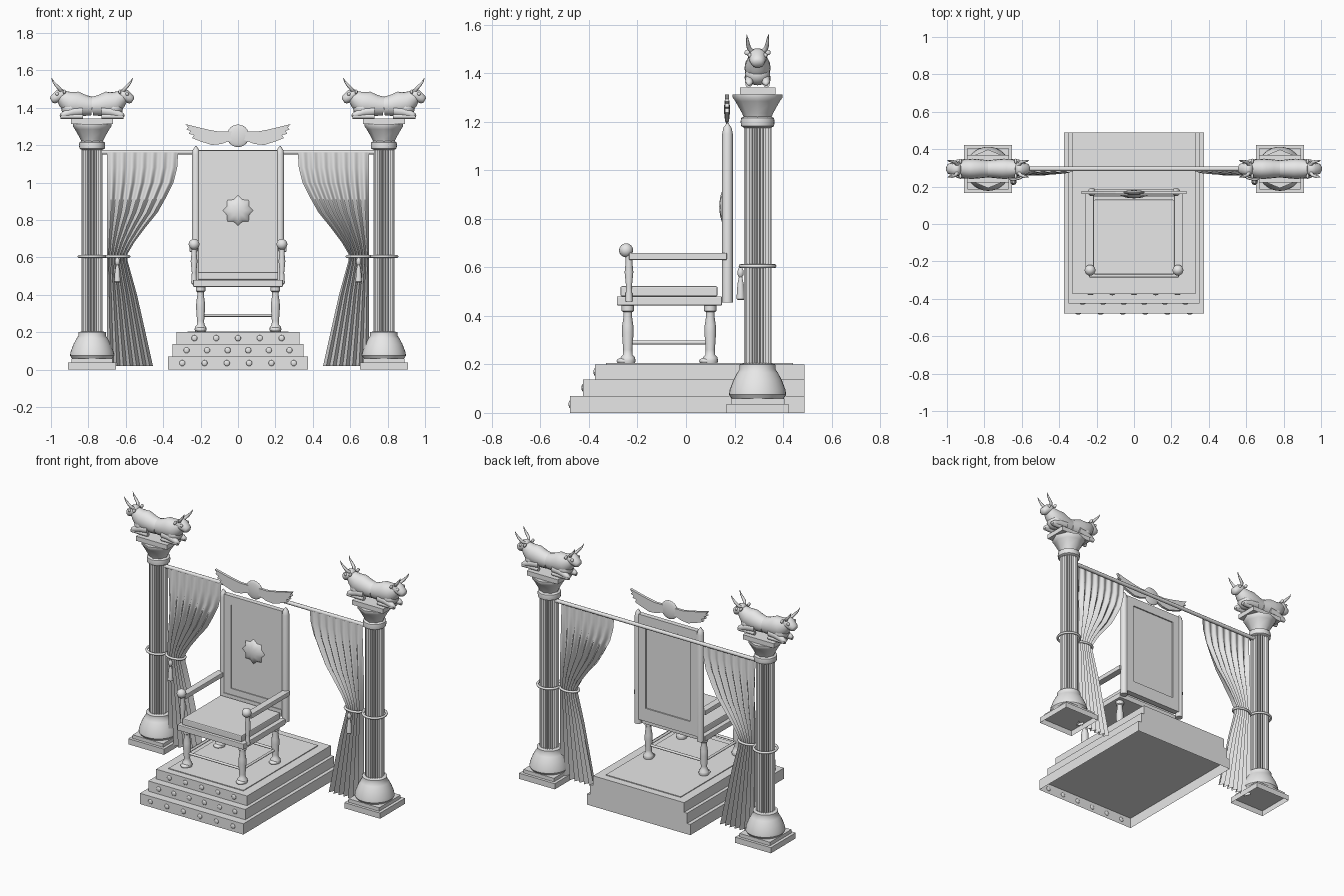
import bpy, bmesh
from math import sin, cos, pi, radians
from mathutils import Vector

cube = bpy.data.objects.get("Cube")
if cube:
    bpy.data.objects.remove(cube)

stone = bpy.data.materials.new("plain_grey")
stone.use_nodes = True
stone.diffuse_color = (0.8, 0.8, 0.8, 1)
for node in stone.node_tree.nodes:
    if node.type == 'BSDF_PRINCIPLED':
        node.inputs["Base Color"].default_value = (0.8, 0.8, 0.8, 1)


def finish(name, bm, smooth=40):
    bmesh.ops.recalc_face_normals(bm, faces=bm.faces[:])
    me = bpy.data.meshes.new(name)
    bm.to_mesh(me)
    bm.free()
    me.materials.append(stone)
    if smooth:
        me.shade_smooth()
        me.set_sharp_from_angle(angle=radians(smooth))
    ob = bpy.data.objects.new(name, me)
    bpy.context.scene.collection.objects.link(ob)


def box(name, x, y, z, bevel=0, hollow=False):
    """Box from (low, high) ranges, optionally open underneath."""
    bm = bmesh.new()
    bmesh.ops.create_cube(bm, size=1)
    for v in bm.verts:
        v.co = [(a + b) / 2 + c * (b - a) for (a, b), c in zip((x, y, z), v.co)]
    if bevel:
        bmesh.ops.bevel(bm, geom=bm.edges[:], offset=bevel, segments=2, affect='EDGES', profile=0.5)
    if hollow:
        bm.normal_update()
        bmesh.ops.delete(bm, geom=[f for f in bm.faces if f.normal.z < -0.9], context='FACES')
    finish(name, bm, 0)


def bridge(bm, rings, closed=False):
    n = len(rings[0])
    pairs = list(zip(rings, rings[1:])) + ([(rings[-1], rings[0])] if closed else [])
    for a, b in pairs:
        for i in range(n):
            bm.faces.new((a[i], a[(i + 1) % n], b[(i + 1) % n], b[i]))
    if not closed:
        bm.faces.new(rings[0])
        bm.faces.new(rings[-1])


def lathe(name, x, y, profile, sides=24, smooth=40, flute=0.0, flutes=0):
    """Upright turned shape from (radius, z) pairs, optionally fluted."""
    bm = bmesh.new()
    rings = []
    for r, z in profile:
        ring = []
        for i in range(sides):
            a = 2 * pi * i / sides
            q = r - flute * abs(cos(flutes * a / 2))
            ring.append(bm.verts.new((x + q * cos(a), y + q * sin(a), z)))
        rings.append(ring)
    bridge(bm, rings)
    finish(name, bm, smooth)


def sweep(name, points, sizes, sides=12, ref=(0, 0, 1), closed=False):
    """Tube through points; each size is a (side, up) radius pair."""
    bm = bmesh.new()
    pts = [Vector(p) for p in points]
    n = len(pts)
    rings = []
    for i, p in enumerate(pts):
        if closed:
            t = pts[(i + 1) % n] - pts[i - 1]
        else:
            t = pts[min(i + 1, n - 1)] - pts[max(i - 1, 0)]
        side = t.cross(Vector(ref)).normalized()
        up = side.cross(t).normalized()
        w, h = sizes[i]
        rings.append([bm.verts.new(p + side * w * cos(2 * pi * k / sides) + up * h * sin(2 * pi * k / sides))
                      for k in range(sides)])
    bridge(bm, rings, closed)
    finish(name, bm, 50)


def rod(name, a, b, r):
    sweep(name, [a, b], [(r, r)] * 2)


def ring(name, x, y, z, rx, ry, r):
    pts = [(x + rx * cos(pi * i / 16), y + ry * sin(pi * i / 16), z) for i in range(32)]
    sweep(name, pts, [(r, r)] * 32, 8, closed=True)


def ball(name, x, y, z, rx, ry, rz, detail=16):
    bm = bmesh.new()
    bmesh.ops.create_uvsphere(bm, u_segments=detail, v_segments=detail // 2, radius=1)
    for v in bm.verts:
        v.co = (x + v.co.x * rx, y + v.co.y * ry, z + v.co.z * rz)
    finish(name, bm, 80)


def plate(name, outline, y0, y1):
    """Extrude an (x, z) outline in depth."""
    bm = bmesh.new()
    f = bm.faces.new([bm.verts.new((x, y0, z)) for x, z in outline])
    ext = bmesh.ops.extrude_face_region(bm, geom=[f])
    for v in ext["geom"]:
        if isinstance(v, bmesh.types.BMVert):
            v.co.y = y1
    finish(name, bm, 0)


# Stepped platform, hollow underneath, with flat studs
steps = [(0.373, -0.478, 0, 0.07, 6), (0.35, -0.425, 0.07, 0.137, 6), (0.328, -0.375, 0.137, 0.2, 5)]
for w, y, z0, z1, count in steps:
    box("platform_step", (-w, w), (y, 0.488), (z0, z1), hollow=True)
    for i in range(count):
        x = (2 * i / (count - 1) - 1) * (w - (0.075 if count == 6 else 0.095))
        ball("step_stud", x, y, (z0 + z1) / 2, 0.016, 0.006, 0.016, 12)
box("platform_inlay", (-0.27, 0.27), (-0.33, 0.44), (0.2, 0.205))

# Chair seat and stretchers
box("seat_frame", (-0.24, 0.24), (-0.285, 0.148), (0.443, 0.48), 0.004)
box("seat_cushion", (-0.215, 0.215), (-0.27, 0.13), (0.48, 0.522), 0.006)
for y in (-0.24, 0.1):
    rod("cross_stretcher", (-0.2, y, 0.29), (0.2, y, 0.29), 0.008)

# Chair back: framed panel recessed on both sides
box("back_panel", (-0.165, 0.165), (0.161, 0.18), (0.56, 1.13))
for z in ((0.52, 0.57), (1.115, 1.172)):
    box("back_rail", (-0.21, 0.21), (0.155, 0.188), z)
box("lower_rail", (-0.21, 0.21), (0.15, 0.188), (0.485, 0.53))

# Eight pointed rosette, domed
bm = bmesh.new()
tip = bm.verts.new((0, 0.137, 0.85))
rim = []
for k, y in ((0.45, 0.14), (0.85, 0.15), (1, 0.162)):
    radii = [k * (0.064 if i % 2 else 0.082) for i in range(16)]
    rim.append([bm.verts.new((r * sin(pi * i / 8), y, 0.85 + r * cos(pi * i / 8))) for i, r in enumerate(radii)])
for i in range(16):
    j = (i + 1) % 16
    bm.faces.new((tip, rim[0][i], rim[0][j]))
    for a, b in zip(rim, rim[1:]):
        bm.faces.new((a[i], b[i], b[j], a[j]))
bm.faces.new(rim[-1])
finish("back_rosette", bm, 70)

# Winged disc above the chair
ball("crest_disc", 0, 0.169, 1.25, 0.06, 0.012, 0.06, 32)
wing = [(0.03, 1.272), (0.1, 1.272), (0.16, 1.283), (0.22, 1.297), (0.28, 1.312), (0.266, 1.293), (0.276, 1.284),
        (0.255, 1.276), (0.262, 1.26), (0.235, 1.255), (0.245, 1.238), (0.2, 1.22), (0.14, 1.201),
        (0.09, 1.206), (0.03, 1.228)]

# Curtain rod
rod("curtain_rod", (-0.76, 0.295, 1.162), (0.76, 0.295, 1.162), 0.012)


def curtain(s):
    """Pleated sheet gathered at the tie, flaring below it."""
    edge = [(1.16, -0.32), (1.08, -0.325), (1.0, -0.345), (0.92, -0.385), (0.84, -0.43), (0.76, -0.495),
            (0.68, -0.555), (0.62, -0.59), (0.58, -0.59), (0.4, -0.54), (0.2, -0.495), (0.02, -0.455)]
    bm = bmesh.new()
    cols = 84
    rows = []
    for z, inner in edge:
        amp = 0.003 + 0.017 * min(1, (1.16 - z) / 0.4)
        row = []
        for i in range(cols + 1):
            u = i / cols
            wave = 4 * abs((u * 7) % 1 - 0.5) - 1 if z < 0.6 else cos(u * 14 * pi)
            row.append(bm.verts.new((s * (-0.7 + u * (inner + 0.7)), 0.28 + amp * wave, z)))
        rows.append(row)
    for a, b in zip(rows, rows[1:]):
        for i in range(cols):
            bm.faces.new((a[i], a[i + 1], b[i + 1], b[i]))
    finish("curtain", bm, 50)


def bull_half(cx, d):
    """One of the two joined kneeling forequarters, facing d."""
    y = 0.295
    spine = [(0, 1.408, 0.046, 0.05), (0.04, 1.412, 0.05, 0.056), (0.085, 1.421, 0.054, 0.066),
             (0.12, 1.427, 0.052, 0.062), (0.145, 1.446, 0.045, 0.048), (0.165, 1.46, 0.036, 0.036)]
    sweep("bull_body", [(cx + d * a, y, z) for a, z, _, _ in spine], [(w, h) for _, _, w, h in spine], 16)
    head = [(0.145, 1.478, 0.02, 0.02), (0.155, 1.474, 0.036, 0.032), (0.175, 1.465, 0.038, 0.034),
            (0.195, 1.452, 0.032, 0.028), (0.21, 1.443, 0.028, 0.024), (0.218, 1.438, 0.016, 0.014)]
    sweep("bull_head", [(cx + d * a, y, z) for a, z, _, _ in head], [(w, h) for _, _, w, h in head], 14)
    ball("bull_chest", cx + d * 0.115, y, 1.395, 0.05, 0.052, 0.045)
    for s in (-1, 1):
        ball("bull_eye", cx + d * 0.187, y + s * 0.032, 1.474, 0.01, 0.009, 0.01, 10)
        ball("bull_ear", cx + d * 0.148, y + s * 0.04, 1.485, 0.008, 0.015, 0.012, 10)
        horn = [(0.165, 0.02, 1.488), (0.175, 0.035, 1.502), (0.192, 0.04, 1.52), (0.208, 0.042, 1.54),
                (0.217, 0.045, 1.56)]
        sweep("bull_horn", [(cx + d * a, y + s * b, z) for a, b, z in horn],
              [(r, r) for r in (0.01, 0.0095, 0.008, 0.005, 0.001)], 8, ref=(0, 1, 0))
        leg = [(0.05, 1.385), (0.1, 1.38), (0.15, 1.364), (0.165, 1.357), (0.172, 1.353)]
        sweep("bull_foreleg", [(cx + d * a, y + s * 0.035, z) for a, z in leg],
              [(0.018, 0.024), (0.018, 0.024), (0.017, 0.018), (0.014, 0.013), (0.004, 0.004)], 10)
        rod("bull_shin", (cx + d * 0.05, y + s * 0.037, 1.354), (cx + d * 0.168, y + s * 0.037, 1.354), 0.013)


# Everything that exists on both sides
for s in (-1, 1):
    # Chair legs, arms and back posts
    for y in (-0.24, 0.1):
        lathe("chair_leg", s * 0.2, y, [(0.028, 0.2), (0.032, 0.215), (0.03, 0.228), (0.02, 0.24), (0.019, 0.26),
              (0.024, 0.33), (0.023, 0.36), (0.017, 0.4), (0.018, 0.415), (0.025, 0.42), (0.025, 0.444)], 16)
        ball("chair_paw", s * 0.2, y - 0.015, 0.214, 0.03, 0.032, 0.014, 12)
    rod("side_stretcher", (s * 0.2, -0.24, 0.29), (s * 0.2, 0.1, 0.29), 0.008)
    lathe("arm_post", s * 0.235, -0.235, [(0.016, 0.46), (0.013, 0.5), (0.012, 0.52), (0.018, 0.58),
          (0.014, 0.62), (0.016, 0.65)], 16)
    box("arm_rest", sorted((s * 0.215, s * 0.26)), (-0.235, 0.168), (0.63, 0.66), 0.004)
    ball("arm_knob", s * 0.235, -0.247, 0.67, 0.029, 0.029, 0.029)
    box("back_stile", sorted((s * 0.16, s * 0.21)), (0.155, 0.188), (0.49, 1.172))
    lathe("back_post", s * 0.225, 0.171, [(0.022, 0.455), (0.022, 1.15), (0.017, 1.175), (0.003, 1.195)], 16)
    plate("crest_wing", [(s * x, z) for x, z in wing], 0.16, 0.177)

    # Column
    cx, cy = s * 0.78, 0.295
    box("column_plinth", (cx - 0.129, cx + 0.129), (cy - 0.128, cy + 0.128), (0, 0.037), hollow=True)
    box("column_plinth_top", (cx - 0.11, cx + 0.11), (cy - 0.11, cy + 0.11), (0.037, 0.06))
    lathe("column_bell_base", cx, cy, [(0.108, 0.06), (0.118, 0.075), (0.115, 0.095), (0.1, 0.135),
          (0.084, 0.165), (0.074, 0.18), (0.074, 0.2), (0.05, 0.205)], 32)
    lathe("column_shaft", cx, cy, [(0.057, 0.2), (0.057, 1.18)], 96, 25, 0.01, 24)
    lathe("column_collar", cx, cy, [(0.055, 1.175), (0.068, 1.182), (0.07, 1.2), (0.068, 1.215), (0.055, 1.222)])
    lathe("column_capital", cx, cy, [(0.058, 1.22), (0.064, 1.235), (0.092, 1.285), (0.103, 1.3), (0.103, 1.312)],
          8, 50)
    box("column_abacus", (cx - 0.112, cx + 0.112), (cy - 0.073, cy + 0.073), (1.312, 1.342))
    for d in (-1, 1):
        bull_half(cx, d)

    # Curtain with its ties and tassel
    curtain(s)
    ring("column_tie", cx, cy, 0.605, 0.07, 0.07, 0.008)
    ring("curtain_tie", s * 0.645, 0.28, 0.605, 0.062, 0.04, 0.008)
    lathe("tassel", s * 0.645, 0.225, [(0.006, 0.6), (0.013, 0.585), (0.013, 0.57), (0.007, 0.56),
          (0.013, 0.53), (0.017, 0.47), (0.012, 0.465)], 12)
